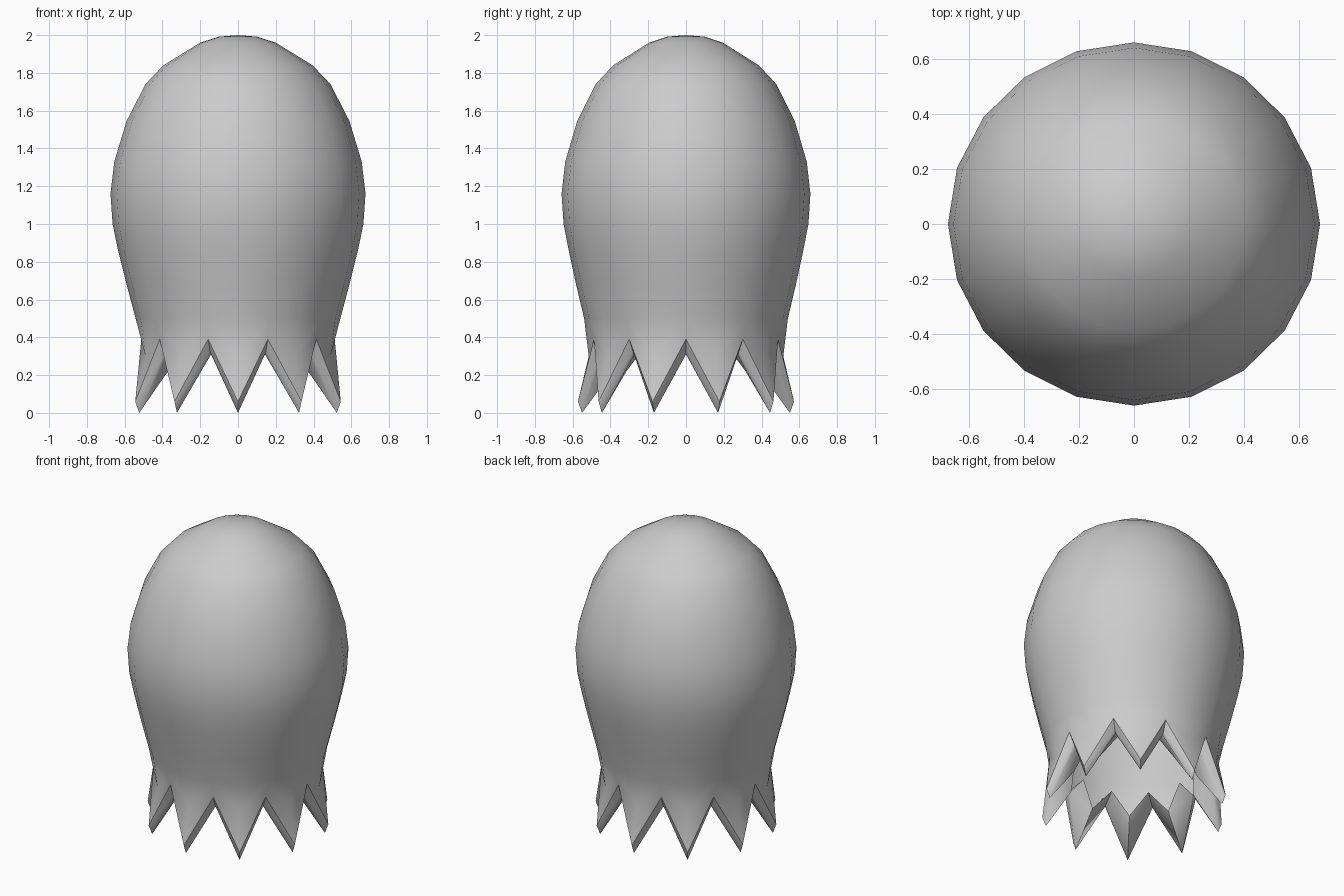
import bpy, bmesh, math

if "Cube" in bpy.data.objects:
    bpy.data.objects.remove(bpy.data.objects["Cube"])

SIDES = 20

# Egg-shaped body profile: (radius, height)
dome = [(0.10, 1.992), (0.20, 1.96), (0.395, 1.84), (0.49, 1.74), (0.59, 1.545),
        (0.655, 1.33), (0.675, 1.16), (0.664, 1.0), (0.635, 0.86), (0.59, 0.68), (0.542, 0.5)]
# Jagged hem rings: spike (radius, height), valley (radius, height); the last ring is the inner lip
hem = [((0.515, 0.30), (0.512, 0.39)),
       ((0.572, 0.06), (0.478, 0.325)),
       ((0.55, 0.0), (0.462, 0.31)),
       ((0.39, 0.22), (0.36, 0.36))]

rings = [(p, p) for p in dome] + hem
bm = bmesh.new()


def make_ring(spike, valley):
    verts = []
    for i in range(SIDES):
        r, z = spike if i % 2 == 0 else valley
        a = -math.pi / 2 + i * math.tau / SIDES
        # the upper body is slightly narrower front to back
        depth = 1 - 0.024 * min(1, max(0, (z - 0.4) / 0.5))
        verts.append(bm.verts.new((r * math.cos(a), r * math.sin(a) * depth, z)))
    return verts


# Crown fan
top = bm.verts.new((0, 0, 2.0))
prev = make_ring(*rings[0])
for i in range(SIDES):
    bm.faces.new((top, prev[i], prev[(i + 1) % SIDES]))

# Walls, spikes and inner lip, left open underneath
for spike, valley in rings[1:]:
    cur = make_ring(spike, valley)
    for i in range(SIDES):
        j = (i + 1) % SIDES
        if (spike, valley) in hem:
            # split so each spike keeps a clean centre ridge
            if i % 2 == 0:
                bm.faces.new((prev[i], cur[i], prev[j]))
                bm.faces.new((prev[j], cur[i], cur[j]))
            else:
                bm.faces.new((prev[i], cur[j], prev[j]))
                bm.faces.new((prev[i], cur[i], cur[j]))
        else:
            bm.faces.new((prev[i], cur[i], cur[j], prev[j]))
    prev = cur

mesh = bpy.data.meshes.new("jagged_body")
bm.to_mesh(mesh)
bm.free()
body = bpy.data.objects.new("jagged_body", mesh)
bpy.context.collection.objects.link(body)
bpy.context.view_layer.objects.active = body
body.select_set(True)
bpy.ops.object.shade_smooth_by_angle(angle=math.radians(60))
